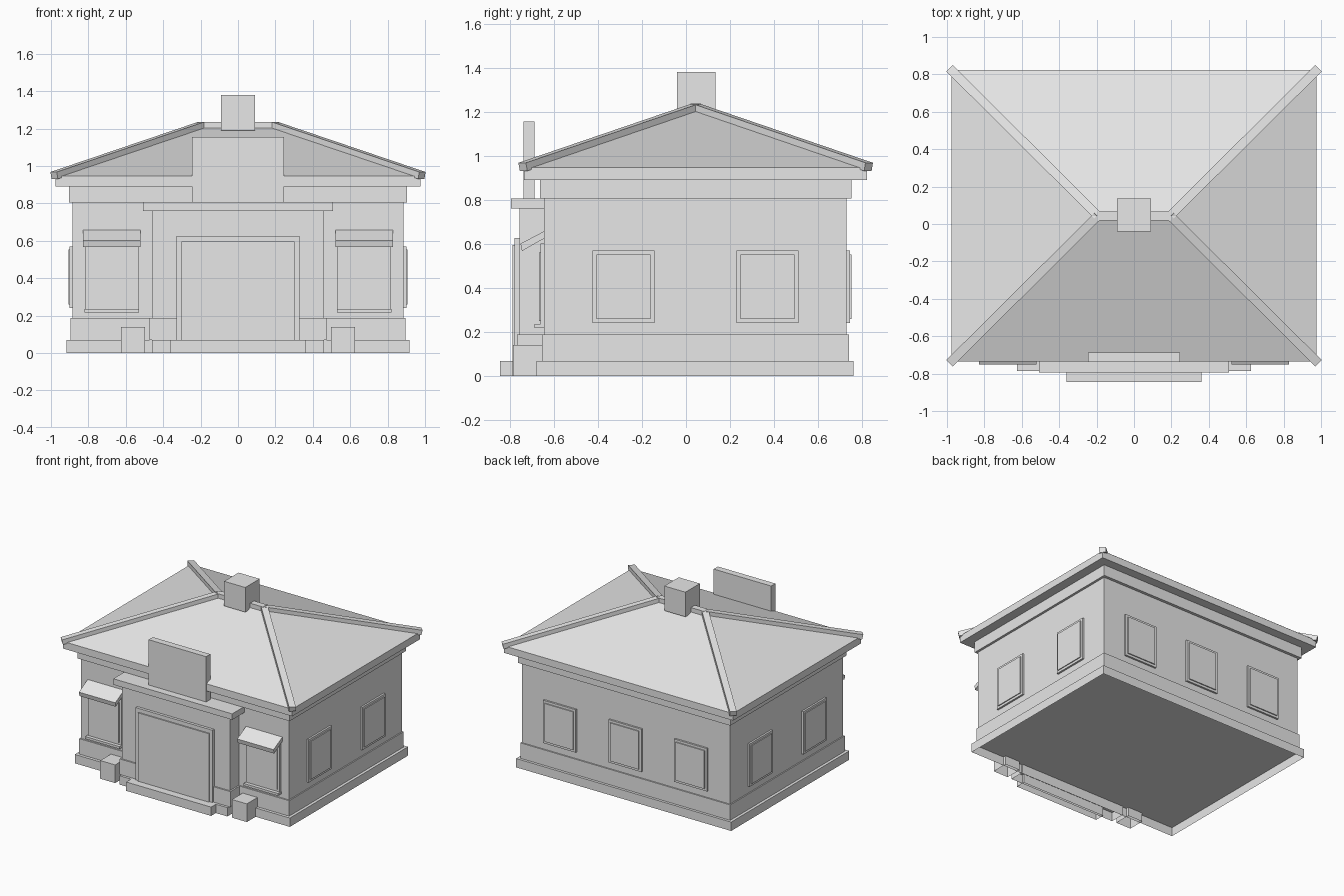
import bpy, bmesh
from mathutils import Vector, Matrix

if "Cube" in bpy.data.objects:
    bpy.data.objects.remove(bpy.data.objects["Cube"])

grey = bpy.data.materials.new("plain_grey")
grey.diffuse_color = (0.8, 0.8, 0.8, 1)
grey.use_nodes = True
grey.node_tree.nodes["Principled BSDF"].inputs["Base Color"].default_value = grey.diffuse_color


def finish(name, bm):
    bmesh.ops.recalc_face_normals(bm, faces=bm.faces)
    me = bpy.data.meshes.new(name)
    bm.to_mesh(me)
    bm.free()
    me.materials.append(grey)
    ob = bpy.data.objects.new(name, me)
    bpy.context.collection.objects.link(ob)
    return ob


def box(name, x, y, z, open_bottom=False):
    """Box from (min, max) ranges, optionally without its underside."""
    bm = bmesh.new()
    size = [b - a for a, b in (x, y, z)]
    mid = [(a + b) / 2 for a, b in (x, y, z)]
    bmesh.ops.create_cube(bm, size=1, matrix=Matrix.Translation(mid) @ Matrix.Diagonal((*size, 1)))
    bmesh.ops.recalc_face_normals(bm, faces=bm.faces)
    if open_bottom:
        low = [f for f in bm.faces if f.normal.z < -0.9]
        bmesh.ops.delete(bm, geom=low, context='FACES')
    return finish(name, bm)


def beam(name, a, b, width, height):
    """Rectangular beam between two points, kept upright."""
    a, b = Vector(a), Vector(b)
    d = b - a
    rot = d.to_track_quat('Y', 'Z').to_matrix().to_4x4()
    bm = bmesh.new()
    bmesh.ops.create_cube(bm, size=1, matrix=Matrix.Translation((a + b) / 2) @ rot
                          @ Matrix.Diagonal((width, d.length, height, 1)))
    return finish(name, bm)


def sym(w):
    return (-w, w)


# Main body, stacked from the ground up
box("plinth", sym(0.917), (-0.678, 0.76), (0, 0.068), True)
box("lower_wall", sym(0.895), (-0.655, 0.74), (0.068, 0.187))
box("wall", sym(0.886), (-0.645, 0.73), (0.187, 0.805))
box("cornice", sym(0.904), (-0.662, 0.752), (0.805, 0.89))
box("fascia", sym(0.977), (-0.735, 0.822), (0.89, 0.945))

# Hipped roof
YC, RIDGE = 0.044, 0.199
bm = bmesh.new()
c = [bm.verts.new((sx * 0.977, YC + sy * 0.779, 0.945))
     for sx, sy in ((-1, -1), (1, -1), (1, 1), (-1, 1))]
l, r = (bm.verts.new((s * RIDGE, YC, 1.21)) for s in (-1, 1))
for f in ((c[0], c[1], r, l), (c[1], c[2], r), (c[2], c[3], l, r), (c[3], c[0], l), c[::-1]):
    bm.faces.new(f)
finish("roof", bm)

# Ridge and hip caps
box("ridge_cap", sym(RIDGE), (YC - 0.024, YC + 0.024), (1.195, 1.236))
for sx in (-1, 1):
    for sy in (-1, 1):
        beam("hip_cap", (sx * 0.983, YC + sy * 0.785, 0.949),
             (sx * 0.193, YC, 1.217), 0.048, 0.038)
box("chimney", sym(0.09), (-0.04, 0.135), (1.19, 1.38))

# Side windows
for s in (-1, 1):
    for yc in (-0.284, 0.37):
        box("side_window_frame", sorted((s * 0.88, s * 0.9)), (yc - 0.14, yc + 0.14), (0.24, 0.57))
        box("side_window_pane", sorted((s * 0.89, s * 0.907)), (yc - 0.122, yc + 0.122), (0.258, 0.552))

# Back windows
for xc in (-0.56, 0, 0.56):
    box("back_window_frame", (xc - 0.14, xc + 0.14), (0.72, 0.744), (0.24, 0.57))
    box("back_window_pane", (xc - 0.122, xc + 0.122), (0.73, 0.752), (0.258, 0.552))

# Front windows with sills and sloping awnings
for s in (-1, 1):
    xc = s * 0.675
    box("front_window_frame", (xc - 0.143, xc + 0.143), (-0.66, -0.64), (0.23, 0.6))
    box("front_window_pane", (xc - 0.125, xc + 0.125), (-0.667, -0.64), (0.25, 0.56))
    box("window_sill", (xc - 0.147, xc + 0.147), (-0.687, -0.64), (0.217, 0.235))
    bm = bmesh.new()
    profile = ((-0.752, 0.6), (-0.642, 0.658), (-0.642, 0.625), (-0.745, 0.567))
    face = bm.faces.new([bm.verts.new((xc - 0.155, y, z)) for y, z in profile])
    ext = bmesh.ops.extrude_face_region(bm, geom=[face])["geom"]
    bmesh.ops.translate(bm, vec=(0.31, 0, 0),
                        verts=[v for v in ext if isinstance(v, bmesh.types.BMVert)])
    finish("awning", bm)
    # Low blocks flanking the entrance
    box("pedestal", sorted((s * 0.498, s * 0.625)), (-0.785, -0.655), (0, 0.14), True)

# Entrance
box("step", sym(0.362), (-0.845, -0.77), (0, 0.068), True)
box("porch_plinth", sym(0.46), (-0.787, -0.67), (0, 0.068), True)
for s in (-1, 1):
    box("porch_base", sorted((s * 0.33, s * 0.472)), (-0.768, -0.64), (0.068, 0.187))
box("porch_body", sym(0.46), (-0.757, -0.64), (0.068, 0.76))
box("porch_lintel", sym(0.507), (-0.795, -0.64), (0.76, 0.806))
box("door_frame", sym(0.328), (-0.778, -0.75), (0.068, 0.625))
box("door", sym(0.302), (-0.787, -0.75), (0.068, 0.595))
box("sign_board", sym(0.245), (-0.738, -0.687), (0.806, 1.155))
